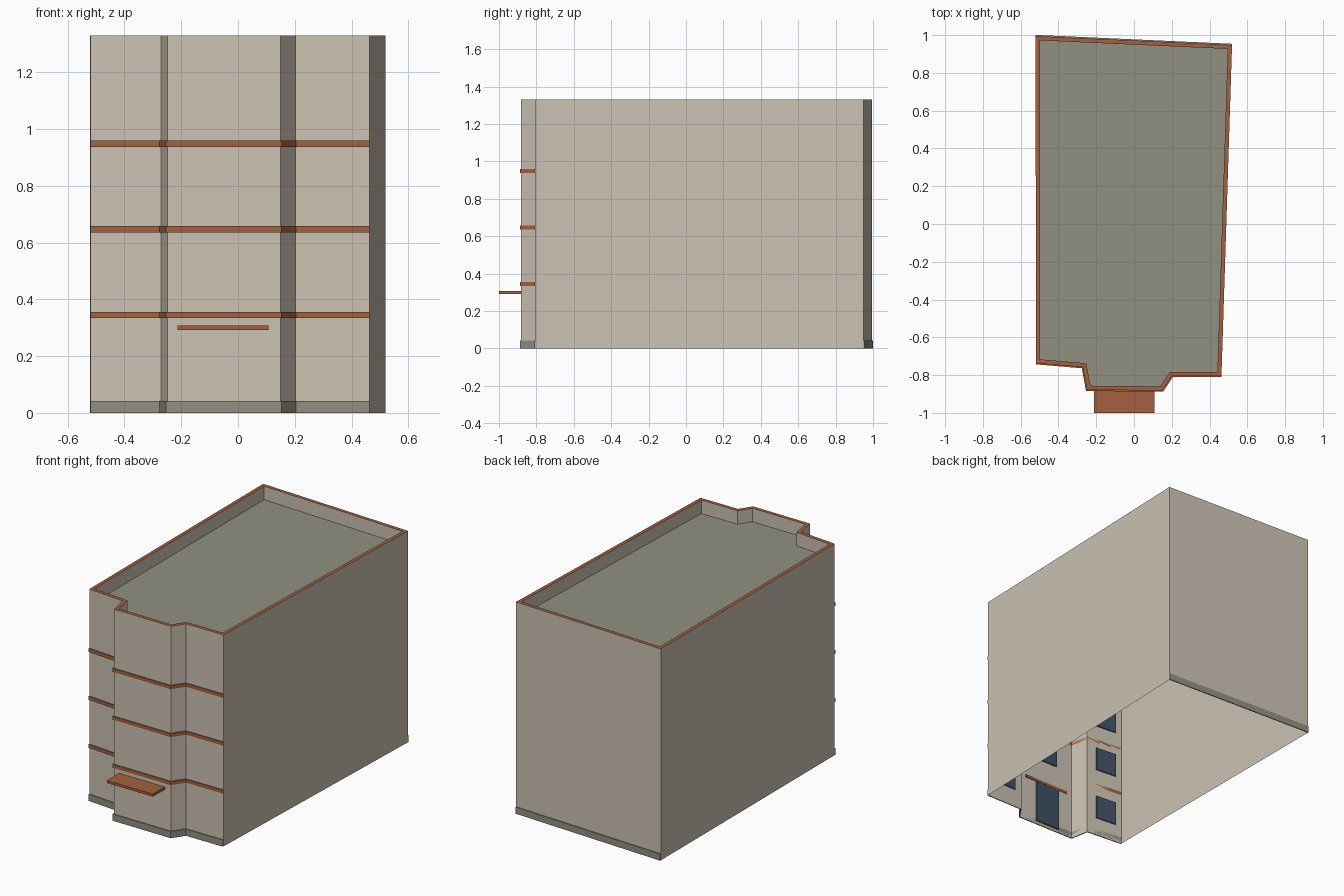
import bpy, bmesh
from mathutils import Vector

if "Cube" in bpy.data.objects:
    bpy.data.objects.remove(bpy.data.objects["Cube"])

HEIGHT, ROOF_Z, RIM = 1.33, 1.245, 0.022
# Footprint, counter-clockwise from the front left corner
PLAN = [Vector(p) for p in [(-.519, -.737), (-.271, -.758), (-.249, -.878), (.15, -.882),
                            (.202, -.805), (.463, -.805), (.519, .948), (-.521, .995)]]
FRONT = PLAN[:6]
BACK = PLAN[6:8]


def material(name, color):
    m = bpy.data.materials.new(name)
    m.diffuse_color = (*color, 1)
    m.use_nodes = True
    m.node_tree.nodes["Principled BSDF"].inputs["Base Color"].default_value = m.diffuse_color
    return m


PLASTER = material("beige plaster", (.60, .54, .45))
BRICK = material("brick brown", (.37, .12, .052))
GREY = material("stone grey", (.285, .28, .225))
GLASS = material("dark blue glass", (.052, .082, .13))


def finish(bm, name, mats, fix_normals=True):
    if fix_normals:
        bmesh.ops.recalc_face_normals(bm, faces=bm.faces)
    mesh = bpy.data.meshes.new(name)
    bm.to_mesh(mesh)
    bm.free()
    for m in mats:
        mesh.materials.append(m)
    ob = bpy.data.objects.new(name, mesh)
    bpy.context.collection.objects.link(ob)
    return ob


def offset(points, dist, closed):
    """Mitred offset of a path; positive moves outwards."""
    out, n = [], len(points)
    for i, p in enumerate(points):
        normals = []
        for a, b in ((i - 1, i), (i, i + 1)):
            if closed or (a >= 0 and b < n):
                d = (points[b % n] - points[a % n]).normalized()
                normals.append(Vector((d.y, -d.x)))
        if len(normals) == 1:
            out.append(p + normals[0] * dist)
        else:
            m = (normals[0] + normals[1]).normalized()
            out.append(p + m * (dist / m.dot(normals[0])))
    return out


def strip(name, path, z0, z1, mat, thick=.006):
    """Thin moulding that follows a stretch of the wall."""
    bm = bmesh.new()
    outer = offset(path, thick, False)
    rings = [[bm.verts.new((*p, z)) for p, z in ((a, z0), (b, z0), (b, z1), (a, z1))]
             for a, b in zip(path, outer)]
    for r, s in zip(rings, rings[1:]):
        for k in range(4):
            bm.faces.new((r[k], r[(k + 1) % 4], s[(k + 1) % 4], s[k]))
    bm.faces.new(rings[0])
    bm.faces.new(rings[-1])
    return finish(bm, name, [mat])


def box(name, lo, hi, mat):
    bm = bmesh.new()
    bmesh.ops.create_cube(bm, size=1)
    for v in bm.verts:
        v.co = [l + (c + .5) * (h - l) for l, h, c in zip(lo, hi, v.co)]
    return finish(bm, name, [mat])


# Open-bottomed shell: outer walls, parapet cap, inner parapet and sunken roof
bm = bmesh.new()
inner = offset(PLAN, -RIM, True)
loops = [[bm.verts.new((*p, z)) for p in pts] for pts, z in
         ((PLAN, 0), (PLAN, HEIGHT), (inner, HEIGHT), (inner, ROOF_Z))]
n = len(PLAN)
for level, (lo, hi) in enumerate(zip(loops, loops[1:])):
    for i in range(n):
        j = (i + 1) % n
        f = bm.faces.new((lo[i], lo[j], hi[j], hi[i]))
        f.material_index = 1 if level == 1 else 0
bm.faces.new(loops[3]).material_index = 2
finish(bm, "building_shell", [PLASTER, BRICK, GREY], False)

# Plinths on the front and back
strip("front_plinth", FRONT, 0, .042, GREY)
strip("back_plinth", BACK, 0, .042, GREY)

# Floor bands across the front
for k, z in enumerate((.345, .647, .948)):
    strip(f"floor_band_{k + 1}", FRONT, z - .011, z + .011, BRICK)

# Entrance canopy
box("entrance_canopy", (-.213, -1, .292), (.108, -.875, .308), BRICK)


def pane(name, seg, x0, x1, z0, z1):
    """Thin glass plate on the inner side of a front wall segment."""
    a, b = FRONT[seg], FRONT[seg + 1]
    d = (b - a).normalized()
    inward = Vector((-d.y, d.x))
    bm = bmesh.new()
    corners = [a + d * ((x - a.x) / d.x) + inward * t for t in (.002, .009) for x in (x0, x1)]
    low = [bm.verts.new((*corners[k], z0)) for k in (0, 1, 3, 2)]
    top = [bm.verts.new((*corners[k], z1)) for k in (0, 1, 3, 2)]
    bm.faces.new(low)
    bm.faces.new(top)
    for k in range(4):
        bm.faces.new((low[k], low[(k + 1) % 4], top[(k + 1) % 4], top[k]))
    finish(bm, name, [GLASS])


# Door and windows, four storeys in three bays
pane("entrance_door", 2, -.145, .025, .02, .288)
for floor, z in enumerate((.115, .447, .748, 1.05)):
    for bay, seg, cx in (("left", 0, -.405), ("middle", 2, -.06), ("right", 4, .325)):
        if floor or bay != "middle":
            pane(f"{bay}_window_{floor + 1}", seg, cx - .07, cx + .07, z, z + .15)
